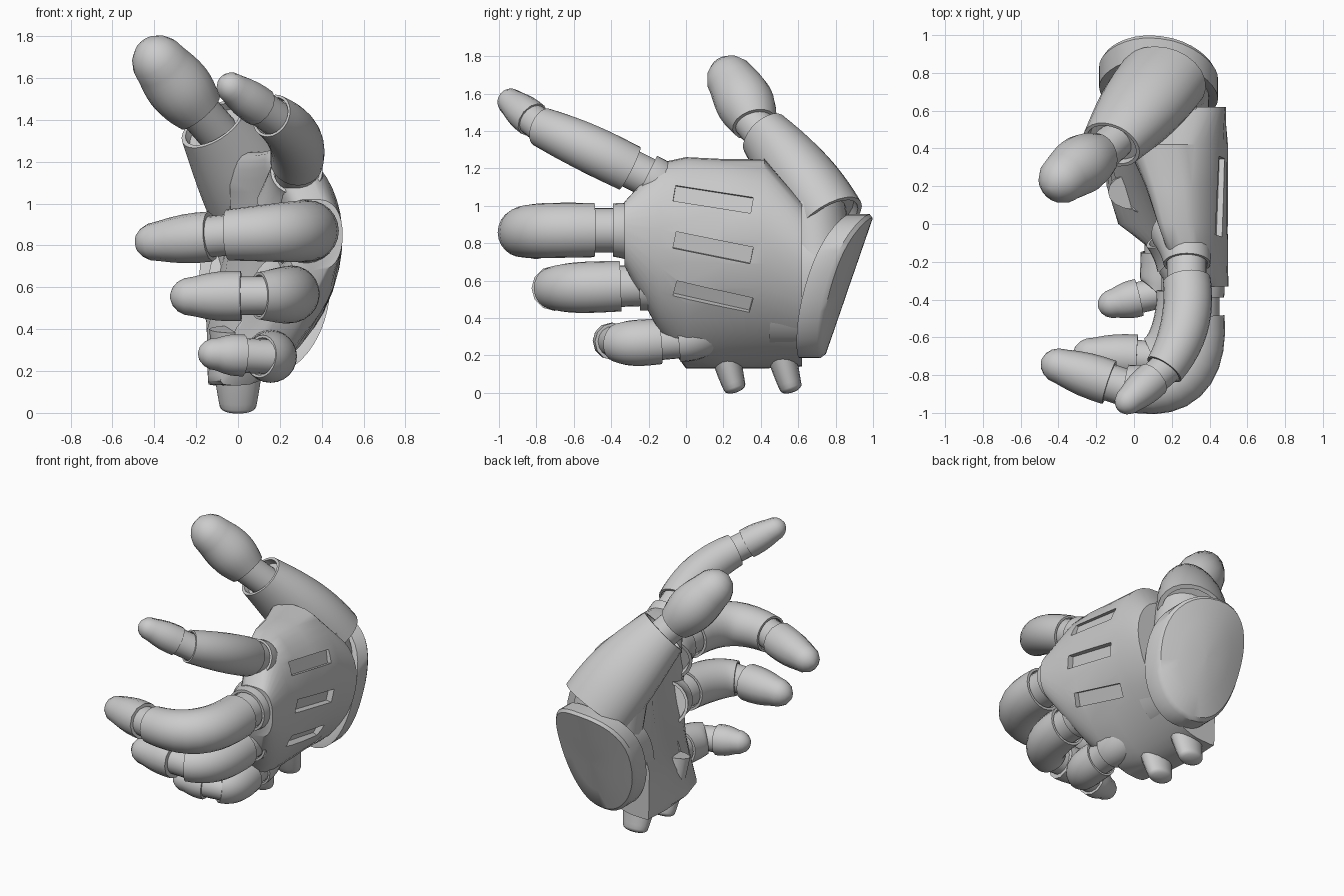
import bpy, bmesh
from math import sin, cos, pi, radians, atan
from mathutils import Vector, Matrix

if "Cube" in bpy.data.objects:
    bpy.data.objects.remove(bpy.data.objects["Cube"])


def smooth(ob):
    bpy.ops.object.select_all(action='DESELECT')
    ob.select_set(True)
    bpy.context.view_layer.objects.active = ob
    bpy.ops.object.shade_smooth_by_angle(angle=radians(35))


def loft(name, rings):
    """Skin equal-length closed rings and cap both ends."""
    bm = bmesh.new()
    rows = [[bm.verts.new(p) for p in ring] for ring in rings]
    n = len(rows[0])
    for a, b in zip(rows, rows[1:]):
        for i in range(n):
            j = (i + 1) % n
            bm.faces.new((a[i], a[j], b[j], b[i]))
    bm.faces.new(rows[0][::-1])
    bm.faces.new(rows[-1])
    bmesh.ops.recalc_face_normals(bm, faces=bm.faces)
    me = bpy.data.meshes.new(name)
    bm.to_mesh(me)
    bm.free()
    ob = bpy.data.objects.new(name, me)
    bpy.context.collection.objects.link(ob)
    smooth(ob)
    return ob


def bezier(pts, t):
    while len(pts) > 1:
        pts = [a.lerp(b, t) for a, b in zip(pts, pts[1:])]
    return pts[0]


def tube(name, pts, r0, r1, bulge=0, sides=24, steps=10, dome=0, lip=False, ell=1, ref=(0, 0, 1)):
    """Tapered tube along a Bezier path, with socket ends or a round tip."""
    pts = [Vector(p) for p in pts]
    ref = Vector(ref)
    spec = []
    for i in range(steps + 1):
        t = i / steps
        d = bezier(pts, min(1, t + .01)) - bezier(pts, max(0, t - .01))
        spec.append((bezier(pts, t), d.normalized(), r0 + (r1 - r0) * t + bulge * sin(pi * t)))
    (p0, d0, _), (p1, d1, _) = spec[0], spec[-1]
    if lip:
        spec = ([(p0 + d0 * .04, d0, r0 * .86), (p0, d0, r0 * .88)] + spec
                + [(p1, d1, r1 * .88), (p1 - d1 * .04, d1, r1 * .86)])
    if dome:
        for k in range(1, 5):
            a = k * pi / 2.15 / 4
            spec.append((p1 + d1 * dome * sin(a), d1, r1 * cos(a)))
    rings = []
    for p, d, r in spec:
        u = ref.cross(d).normalized()
        v = d.cross(u)
        turns = [2 * pi * k / sides for k in range(sides)]
        rings.append([p + u * (ell * r * cos(a)) + v * (r * sin(a)) for a in turns])
    return loft(name, rings)


def spow(v, e):
    return abs(v) ** e * (1 if v >= 0 else -1)


def back_x(z):
    """Bowed back of the hand."""
    return .5 - .65 * (z - .85) ** 2


# Palm shell: bowed sections along y (y, z low, z high, thickness)
rings = []
for y, lo, hi, th in [(.62, .14, 1.02, .57), (.42, .13, 1.25, .54), (.2, .13, 1.25, .43),
                      (0, .13, 1.26, .35), (-.14, .32, 1.23, .3), (-.33, .68, 1.02, .26)]:
    ring = []
    for k in range(40):
        a = 2 * pi * k / 40
        z = (lo + hi) / 2 + (hi - lo) / 2 * spow(sin(a), .8)
        x = back_x(z) - th * (1 - spow(cos(a), .55)) / 2
        ring.append((max(x, -.14 + .01 * cos(a)), y, z))
    rings.append(ring)
palm = loft("palm_shell", rings)

# Three slots cut in the back of the hand
for i in range(3):
    z = 1.04 - .265 * i
    place = (Matrix.Translation((back_x(z), .145, z)) @ Matrix.Rotation(atan(-1.3 * (z - .85)), 4, 'Y')
             @ Matrix.Rotation(-.16 - .04 * i, 4, 'X') @ Matrix.Diagonal((.09, .42, .09, 1)))
    bpy.ops.mesh.primitive_cube_add(size=1)
    cutter = bpy.context.object
    cutter.hide_render = True
    cutter.data.transform(place)
    bpy.context.view_layer.objects.active = palm
    mod = palm.modifiers.new("slot", 'BOOLEAN')
    mod.operation = 'DIFFERENCE'
    mod.object = cutter
    bpy.ops.object.modifier_apply(modifier=mod.name)
    bpy.data.objects.remove(cutter)
smooth(palm)


# Wrist cuff: slanted egg-shaped disc with a curved end, plus the core joining it to the palm
def cuff_ring(offset, scale):
    ring = []
    for k in range(40):
        a = 2 * pi * k / 40
        z = .57 + .385 * scale * spow(sin(a), .9)
        x = .13 + (.31 + .05 * sin(a)) * scale * spow(cos(a), .85)
        bend = .1 * (x - .13) + .75 * (x - .13) ** 2
        ring.append((x, .87 + .345 * (z - .57) - bend - offset, z))
    return ring


loft("wrist_cuff", [cuff_ring(.14, .6), cuff_ring(.14, .9), cuff_ring(.13, 1), cuff_ring(.02, 1),
                    cuff_ring(0, .95), cuff_ring(0, .6), cuff_ring(0, .3), cuff_ring(0, .04)])
loft("wrist_core", [cuff_ring(.3, .85), cuff_ring(.08, .85)])

# Thumb
tube("thumb_base", [(.15, .76, .91), (.05, .63, 1.13), (-.12, .42, 1.38)], .205, .14, bulge=.02,
     lip=True, ell=1.22, ref=(-.3, .7, .6))
tube("thumb_root", [(.14, .70, .7), (.1, .66, 1.0)], .2, .19, ell=1.25, ref=(0, 1, 0))
tube("thumb_joint", [(-.08, .46, 1.32), (-.22, .33, 1.48)], .1, .1)
tube("thumb_tip", [(-.18, .365, 1.435), (-.27, .33, 1.54), (-.365, .25, 1.66)], .12, .135,
     bulge=.028, dome=.155, sides=18)


# Fingers: socket on the palm, knuckle, bent sleeve, joint and tip
def finger(name, base, bend, end, tip, r, tip_r):
    base, bend, end, tip = (Vector(p) for p in (base, bend, end, tip))
    out = (bend - base) * Vector((0, 1, 1))
    out.normalize()
    inset = Vector((-.05, 0, (.72 - base.z) * .18))
    tube(name + "_socket", [base - out * .3 + inset, base - out * .2, base - out * .1],
         r * 1.15, r * .98, lip=True)
    tube(name + "_knuckle", [base - out * .16, base + out * .06], r * .82, r * .82)
    tube(name + "_sleeve", [base, bend, end], r, r * .84, bulge=r * .08, lip=True)
    d = (tip - end).normalized()
    start = end + d * .085
    dome = tip_r * .9
    tube(name + "_joint", [end - d * .06, start + d * .04], r * .68, r * .68, sides=16)
    tube(name + "_tip", [start, tip - d * dome], tip_r, tip_r * .78, bulge=tip_r * .08,
         dome=dome, sides=12, steps=4)


finger("index", (.28, -.3, 1.2), (.31, -.56, 1.33), (.16, -.77, 1.42), (-.08, -.98, 1.59), .127, .097)
finger("middle", (.335, -.49, .87), (.36, -.94, .87), (-.05, -.865, .85), (-.49, -.72, .81), .145, .12)
finger("ring", (.255, -.35, .57), (.26, -.64, .56), (.1, -.71, .56), (-.325, -.69, .555), .135, .12)
finger("little", (.155, -.14, .275), (.17, -.31, .26), (.11, -.37, .27), (-.19, -.44, .285), .122, .1)

# Two small pads hanging below the heel of the palm
for i in range(2):
    y = .22 + .3 * i
    tube(f"heel_pad_{i + 1}", [(0, y - .05, .4), (0, y, .15), (0, y + .04, .03)], .095, .06,
         sides=16, dome=.03, ell=1.45, ref=(0, 1, 0))
